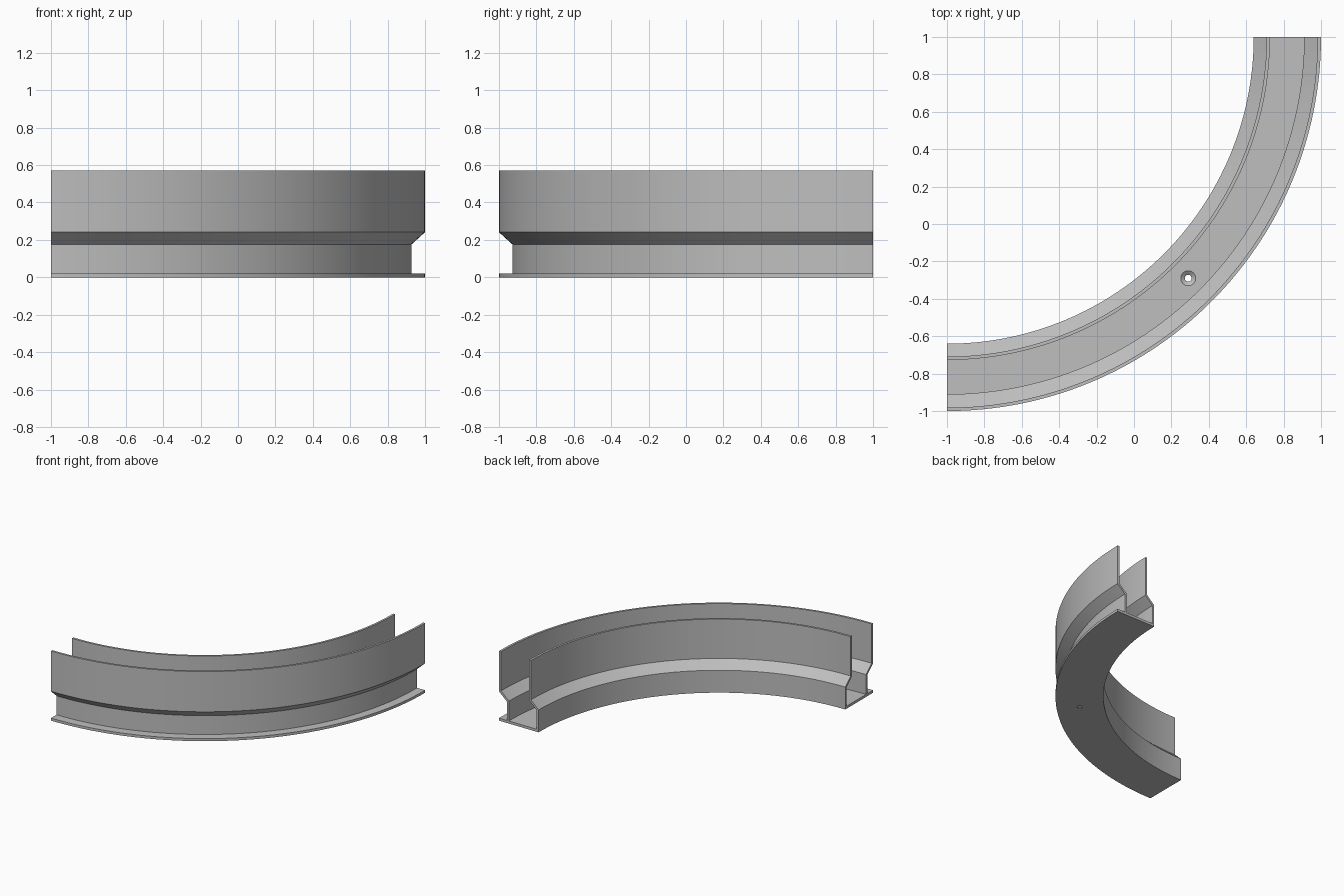
import bpy, bmesh, math
from mathutils import Vector

if "Cube" in bpy.data.objects:
    bpy.data.objects.remove(bpy.data.objects["Cube"], do_unlink=True)

SEGMENTS = 64
CENTRE = Vector((-1, 1, 0))      # centre of the quarter bend
FLOOR = 0.021                    # base plate thickness

# Channel cross-section as (radius, height)
PROFILE = [
    (1.64, 0), (2.0, 0), (2.0, FLOOR), (1.928, FLOOR),        # base and outer lip
    (1.928, 0.176), (2.0, 0.241), (2.0, 0.572),               # outer wall, outside
    (1.982, 0.572), (1.982, 0.249), (1.91, 0.184), (1.91, FLOOR),
    (1.658, FLOOR), (1.658, 0.176), (1.727, 0.241), (1.727, 0.572),  # inner wall
    (1.709, 0.572), (1.709, 0.249), (1.64, 0.184),
]

grey = bpy.data.materials.new("plain grey")
grey.use_nodes = True
colour = (0.52, 0.52, 0.52, 1)
grey.diffuse_color = colour
grey.node_tree.nodes["Principled BSDF"].inputs["Base Color"].default_value = colour


def make_object(name, bm):
    bmesh.ops.recalc_face_normals(bm, faces=bm.faces)
    mesh = bpy.data.meshes.new(name)
    bm.to_mesh(mesh)
    bm.free()
    mesh.materials.append(grey)
    obj = bpy.data.objects.new(name, mesh)
    bpy.context.collection.objects.link(obj)
    return obj


# Sweep the section through a quarter turn, capped at both ends
bm = bmesh.new()
rings = []
for i in range(SEGMENTS + 1):
    a = math.radians(-90 + 90 * i / SEGMENTS)
    rings.append([bm.verts.new(CENTRE + Vector((r * math.cos(a), r * math.sin(a), z)))
                  for r, z in PROFILE])
n = len(PROFILE)
for p, q in zip(rings, rings[1:]):
    for j in range(n):
        k = (j + 1) % n
        bm.faces.new((p[j], p[k], q[k], q[j]))
bm.faces.new(rings[0])
bm.faces.new(rings[-1])
channel = make_object("curved_channel", bm)

# Countersunk screw hole through the floor at mid-bend
bm = bmesh.new()
loops = []
for r, z in [(0.018, -0.02), (0.018, 0.004), (0.04, FLOOR), (0.04, 0.06)]:
    loops.append([bm.verts.new((0.29 + r * math.cos(t), -0.29 + r * math.sin(t), z))
                  for t in (math.tau * s / 32 for s in range(32))])
for p, q in zip(loops, loops[1:]):
    for j in range(32):
        k = (j + 1) % 32
        bm.faces.new((p[j], p[k], q[k], q[j]))
bm.faces.new(loops[0])
bm.faces.new(loops[-1])
cutter = make_object("screw_hole_cutter", bm)
cutter.hide_render = True

cut = channel.modifiers.new("screw_hole", 'BOOLEAN')
cut.operation = 'DIFFERENCE'
cut.solver = 'EXACT'
cut.object = cutter

bpy.ops.object.select_all(action='DESELECT')
channel.select_set(True)
bpy.context.view_layer.objects.active = channel
bpy.ops.object.modifier_apply(modifier=cut.name)
bpy.data.objects.remove(cutter, do_unlink=True)
bpy.ops.object.shade_smooth_by_angle(angle=math.radians(25))
